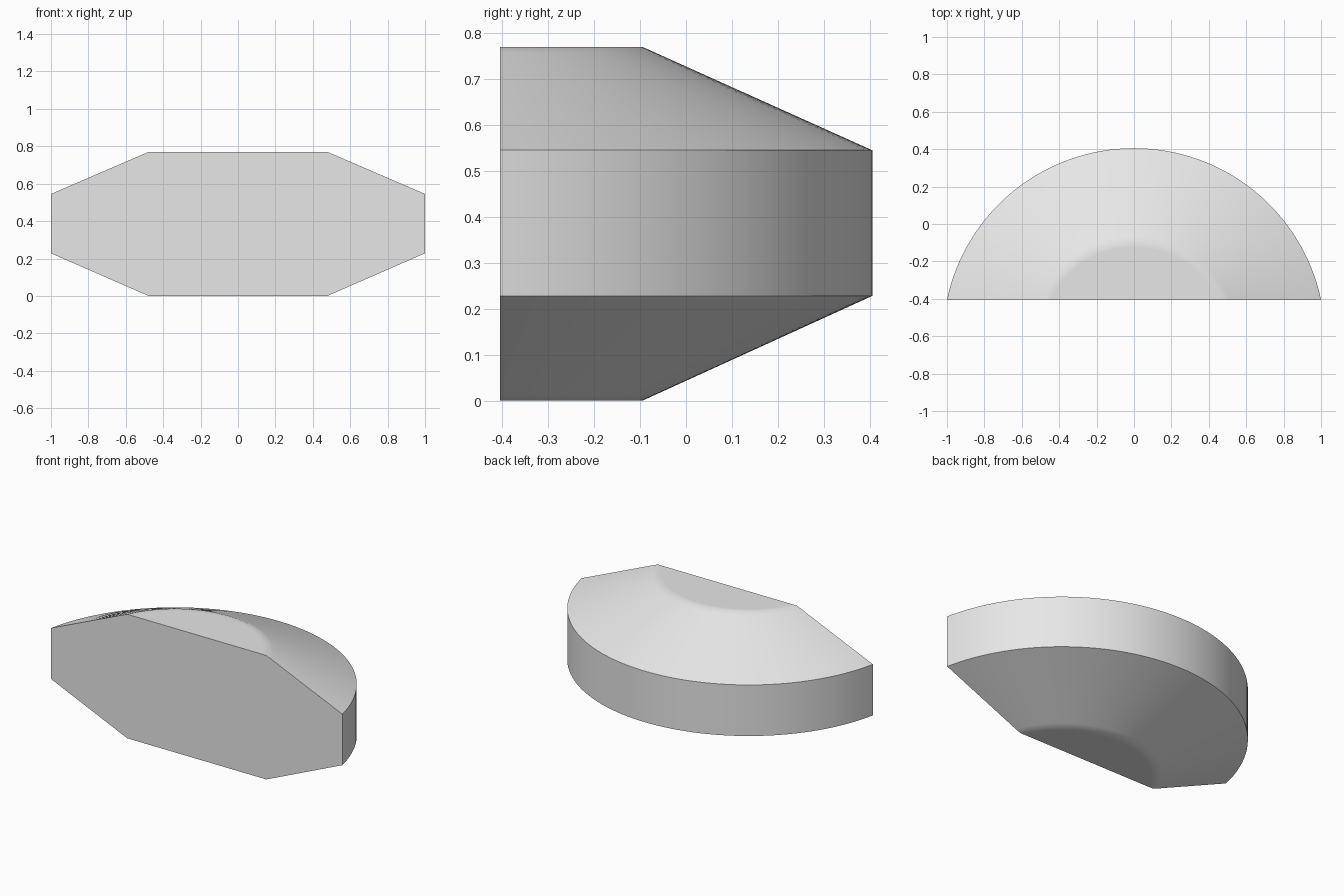
import bpy, bmesh, math

cube = bpy.data.objects.get("Cube")
if cube:
    bpy.data.objects.remove(cube, do_unlink=True)

SEGMENTS = 64
FRONT_Y = -0.405          # flat front plane
CHORD_OFFSET = 0.212      # distance from the arc centre to the front plane
CENTRE_Y = FRONT_Y - CHORD_OFFSET
RIM, CAP = 1.0223, 0.522

# Single grey surface colour
grey = bpy.data.materials.new("light grey")
grey.use_nodes = True
grey.diffuse_color = (0.8, 0.8, 0.8, 1)
grey.node_tree.nodes["Principled BSDF"].inputs["Base Color"].default_value = (0.8, 0.8, 0.8, 1)


def slope(radius, rim_z, cap_z):
    """Height on the sloping face at a radius between cap and rim."""
    return rim_z + (cap_z - rim_z) * (RIM - radius) / (RIM - CAP)


# Radius and height profile, bottom to top, with tight support rings by the caps
NEAR_CAP, INNER_CAP = CAP + 0.03, CAP - 0.03
profile = [
    (INNER_CAP, 0.0), (CAP, 0.0), (NEAR_CAP, slope(NEAR_CAP, 0.228, 0.0)),
    (RIM, 0.228), (RIM, 0.545),
    (NEAR_CAP, slope(NEAR_CAP, 0.545, 0.77)), (CAP, 0.77), (INNER_CAP, 0.77),
]

bm = bmesh.new()


def arc(radius, z):
    """Arc behind the front plane, running from +x round the back to -x."""
    start = math.asin(CHORD_OFFSET / radius)
    step = (math.pi - 2 * start) / SEGMENTS
    return [bm.verts.new((radius * math.cos(start + i * step),
                          CENTRE_Y + radius * math.sin(start + i * step), z))
            for i in range(SEGMENTS + 1)]


# Curved wall, sloping faces and cap borders
rings = [arc(r, z) for r, z in profile]
for low, high in zip(rings, rings[1:]):
    for i in range(SEGMENTS):
        bm.faces.new((low[i], low[i + 1], high[i + 1], high[i]))

# Flat bottom, top and front
bm.faces.new(list(reversed(rings[0])))
bm.faces.new(rings[-1])
bm.faces.new([ring[0] for ring in rings] + [ring[-1] for ring in reversed(rings)])
bmesh.ops.recalc_face_normals(bm, faces=bm.faces[:])

mesh = bpy.data.meshes.new("bevelled_half_disc")
bm.to_mesh(mesh)
bm.free()
mesh.materials.append(grey)
body = bpy.data.objects.new("bevelled_half_disc", mesh)
bpy.context.collection.objects.link(body)

# Smooth round faces and soft cap borders, crisp rim and front
bpy.ops.object.select_all(action="DESELECT")
body.select_set(True)
bpy.context.view_layer.objects.active = body
bpy.ops.object.shade_smooth_by_angle(angle=math.radians(30))
